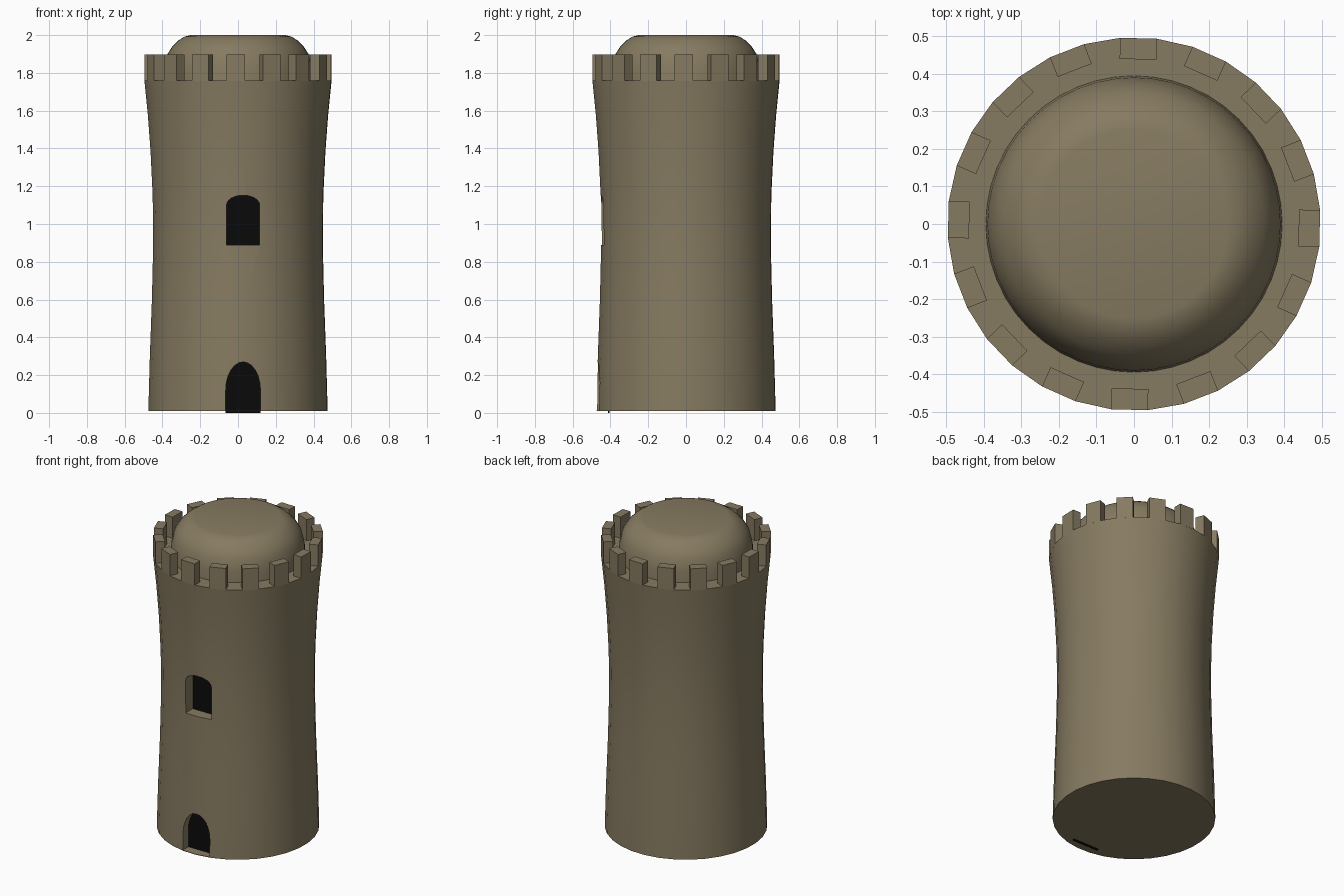
import bpy, bmesh
from math import sin, cos, pi, radians

if "Cube" in bpy.data.objects:
    bpy.data.objects.remove(bpy.data.objects["Cube"])

SIDES = 32
STEP = 2 * pi / SIDES
TURN = radians(4.25)


def material(name, rgb):
    m = bpy.data.materials.new(name)
    m.use_nodes = True
    m.diffuse_color = (*rgb, 1)
    m.node_tree.nodes["Principled BSDF"].inputs["Base Color"].default_value = (*rgb, 1)
    return m


stone = material("stone", (0.24, 0.198, 0.12))
dark = material("dark opening", (0.003, 0.003, 0.003))


def add_object(name, bm, mat):
    bmesh.ops.recalc_face_normals(bm, faces=bm.faces)
    mesh = bpy.data.meshes.new(name)
    bm.to_mesh(mesh)
    bm.free()
    mesh.materials.append(mat)
    ob = bpy.data.objects.new(name, mesh)
    bpy.context.collection.objects.link(ob)
    return ob


def activate(ob):
    bpy.ops.object.select_all(action='DESELECT')
    ob.select_set(True)
    bpy.context.view_layer.objects.active = ob


def lathe(name, profile, sides, turn):
    """Closed turned solid from (radius, height) points."""
    bm = bmesh.new()
    rings = [[bm.verts.new((r * cos(turn + i * 2 * pi / sides),
                            r * sin(turn + i * 2 * pi / sides), z))
              for i in range(sides)] for r, z in profile]
    for a, b in zip(rings, rings[1:]):
        for i in range(sides):
            j = (i + 1) % sides
            bm.faces.new((a[i], a[j], b[j], b[i]))
    bm.faces.new(rings[0])
    bm.faces.new(rings[-1])
    return add_object(name, bm, stone)


def arch(name, x, half, bottom, spring, top, y0, y1, mat):
    """Arched slab running from y0 to y1."""
    n = 12
    pts = [(x + half, bottom)]
    pts += [(x + half * cos(pi * i / n), spring + (top - spring) * sin(pi * i / n))
            for i in range(n + 1)]
    pts.append((x - half, bottom))
    bm = bmesh.new()
    face = bm.faces.new([bm.verts.new((px, y0, pz)) for px, pz in pts])
    ext = bmesh.ops.extrude_face_region(bm, geom=[face])["geom"]
    bmesh.ops.translate(bm, vec=(0, y1 - y0, 0),
                        verts=[v for v in ext if isinstance(v, bmesh.types.BMVert)])
    return add_object(name, bm, mat)


# Tower wall with a narrow waist
wall = lathe("tower_wall", [(0.476, 0.01), (0.468, 0.3), (0.457, 0.6), (0.45, 0.9),
                            (0.453, 1.15), (0.464, 1.38), (0.478, 1.57), (0.497, 1.76)],
             SIDES, TURN)

# Recessed window and door, each with a dark panel at the back
for name, half, bottom, spring, top, back, panel_bottom in (
        ("window", 0.088, 0.89, 1.1, 1.152, -0.37, 0.89),
        ("door", 0.092, 0.013, 0.12, 0.27, -0.41, 0.0)):
    cutter = arch(name + "_cutter", 0.027, half, bottom, spring, top, -0.7, back, stone)
    cutter.hide_render = True
    cut = wall.modifiers.new(name, 'BOOLEAN')
    cut.operation = 'DIFFERENCE'
    cut.solver = 'EXACT'
    cut.object = cutter
    activate(wall)
    bpy.ops.object.modifier_apply(modifier=name)
    bpy.data.objects.remove(cutter)
    arch(name + "_panel", 0.027, half, panel_bottom, spring, top,
         back - 0.004, back + 0.004, dark)

# Domed roof with a flat top
dome = lathe("domed_roof", [(0.395, 1.755), (0.39, 1.83), (0.373, 1.9), (0.348, 1.94),
                            (0.315, 1.972), (0.283, 1.992), (0.25, 2.0)], 48, 0)

for ob in (wall, dome):
    activate(ob)
    bpy.ops.object.shade_smooth_by_angle(angle=radians(40))

# Battlements on every second side of the rim
bm = bmesh.new()
for k in range(SIDES // 2):
    a = TURN + (2 * k - 1) * STEP
    mid = a + STEP / 2
    corners = []
    for ang in (a, a + STEP):
        corners.append((0.497 * cos(ang), 0.497 * sin(ang)))
    for x, y in corners[::-1]:
        corners.append((x - 0.056 * cos(mid), y - 0.056 * sin(mid)))
    low, high = [[bm.verts.new((x, y, z)) for x, y in corners] for z in (1.758, 1.897)]
    bm.faces.new(low)
    bm.faces.new(high)
    for i in range(4):
        j = (i + 1) % 4
        bm.faces.new((low[i], low[j], high[j], high[i]))
add_object("battlements", bm, stone)
